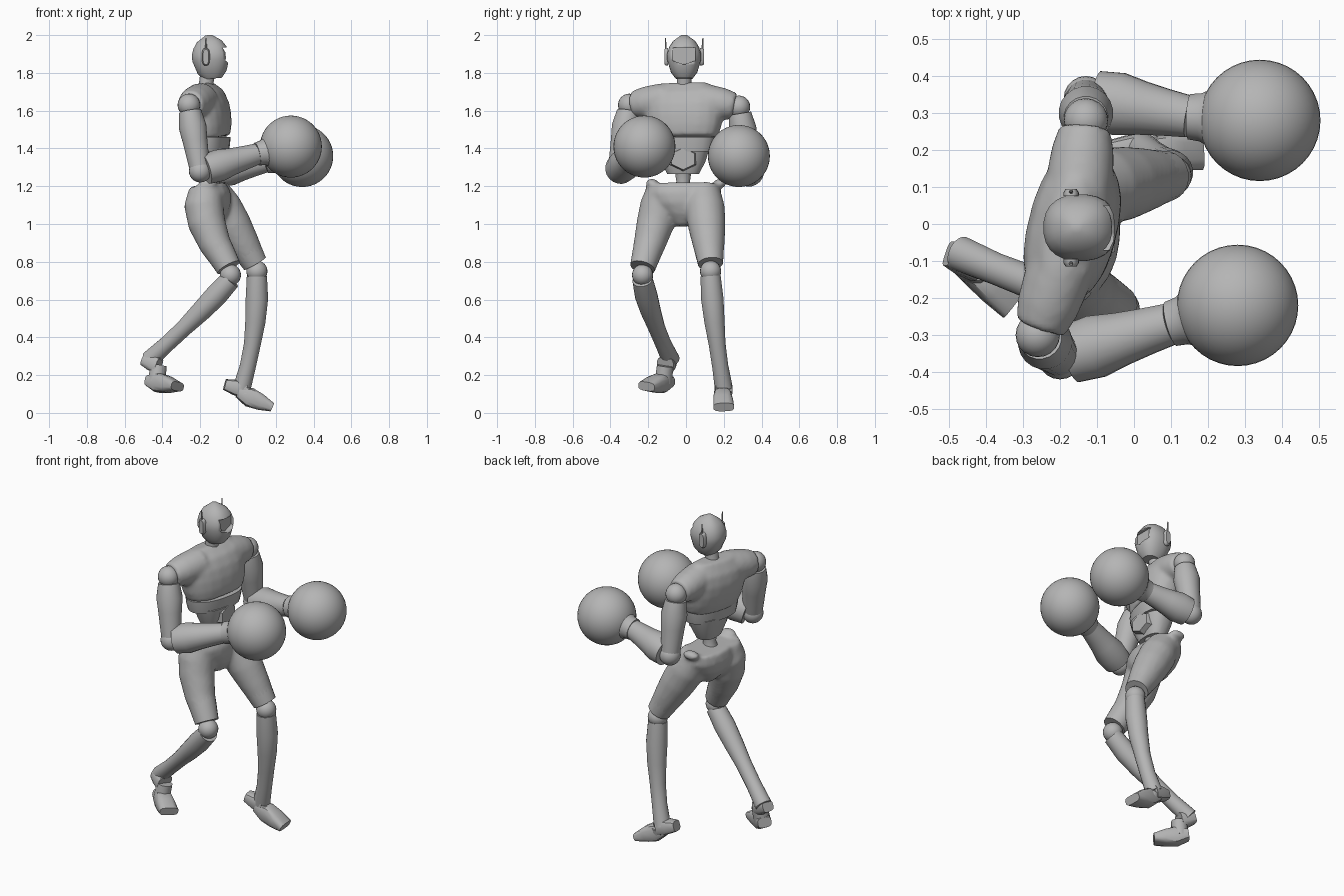
import bpy, bmesh, math
from mathutils import Vector as V

cube = bpy.data.objects.get("Cube")
if cube:
    bpy.data.objects.remove(cube, do_unlink=True)

grey = bpy.data.materials.new("plain grey")
grey.use_nodes = True
tone = (.46, .46, .46, 1)
grey.diffuse_color = tone
grey.node_tree.nodes["Principled BSDF"].inputs["Base Color"].default_value = tone
X, Y = V((1, 0, 0)), V((0, 1, 0))
TURN = V((.24, .97, 0)).normalized()   # the chest is twisted to its right


def activate(ob):
    bpy.ops.object.select_all(action='DESELECT')
    ob.select_set(True)
    bpy.context.view_layer.objects.active = ob


def finish(bm, name, angle=40):
    bmesh.ops.recalc_face_normals(bm, faces=bm.faces)
    mesh = bpy.data.meshes.new(name)
    bm.to_mesh(mesh)
    bm.free()
    ob = bpy.data.objects.new(name, mesh)
    bpy.context.collection.objects.link(ob)
    mesh.materials.append(grey)
    activate(ob)
    bpy.ops.object.shade_smooth_by_angle(angle=math.radians(angle))
    return ob


def along(start, end, t, bend=None):
    """Point on the line, or on the curve pulled towards bend."""
    start, end = V(start), V(end)
    if bend is None:
        return start.lerp(end, t)
    return start.lerp(V(bend), t).lerp(V(bend).lerp(end, t), t)


def limb(name, start, end, widths, depths=None, flat=1, bend=None,
         side=Y, power=1, sides=20, angle=40):
    """Skin evenly spaced rings; widths run along side, power squares them off."""
    bm = bmesh.new()
    last = len(widths) - 1
    depths = depths or [w * flat for w in widths]
    mids = [along(start, end, i / last, bend) for i in range(last + 1)]
    loops = []
    for i, mid in enumerate(mids):
        axis = (mids[min(i + 1, last)] - mids[max(i - 1, 0)]).normalized()
        u = (side - axis * side.dot(axis)).normalized()
        v = axis.cross(u)
        loop = []
        for k in range(sides):
            turn = math.tau * (k + .5) / sides
            c, s = (math.copysign(abs(f) ** power, f) for f in (math.cos(turn), math.sin(turn)))
            loop.append(bm.verts.new(mid + u * c * widths[i] + v * s * depths[i]))
        loops.append(loop)
    for low, high in zip(loops, loops[1:]):
        for k in range(sides):
            n = (k + 1) % sides
            bm.faces.new((low[k], low[n], high[n], high[k]))
    bm.faces.new(loops[0])
    bm.faces.new(loops[-1])
    return finish(bm, name, angle)


def ball(name, centre, size, sides=20):
    bm = bmesh.new()
    bmesh.ops.create_uvsphere(bm, u_segments=sides, v_segments=sides // 2 + 2, radius=1)
    for vert in bm.verts:
        vert.co = V(centre) + vert.co * V(size)
    return finish(bm, name)


def apply_modifier(ob, modifier):
    activate(ob)
    bpy.ops.object.modifier_apply(modifier=modifier.name)


def fuse(name, parts):
    """Blend overlapping parts into one smooth skin."""
    activate(parts[0])
    for part in parts:
        part.select_set(True)
    bpy.ops.object.join()
    ob = parts[0]
    ob.name = name
    skin = ob.modifiers.new("skin", 'REMESH')
    skin.mode, skin.voxel_size, skin.use_smooth_shade = 'VOXEL', .012, True
    apply_modifier(ob, skin)
    soften = ob.modifiers.new("soften", 'SMOOTH')
    soften.iterations = 6
    apply_modifier(ob, soften)


# Joints of the boxing stance, one set for each side
stance = {
    "right": dict(
        sign=-1, hip=(-.17, -.12, 1.18), thigh=(-.22, -.15, 1.03), knee=(-.04, -.23, .74),
        calf=(-.22, -.19, .5), ankle=(-.47, -.08, .28), heel=(-.5, -.08, .28),
        instep=(-.42, -.11, .25), sole=(-.47, -.09, .17), toe=(-.32, -.21, .14),
        shoulder=(-.26, -.3, 1.63), elbow=(-.2, -.36, 1.28), wrist=(.1, -.27, 1.37),
        glove=(.28, -.22, 1.41)),
    "left": dict(
        sign=1, hip=(-.14, .09, 1.18), thigh=(-.03, .11, 1), knee=(.1, .13, .76),
        calf=(.11, .15, .42), ankle=(.02, .2, .13), heel=(-.07, .19, .15),
        instep=(.04, .2, .12), sole=(0, .19, .11), toe=(.18, .2, .03),
        shoulder=(-.13, .28, 1.62), elbow=(-.13, .34, 1.27), wrist=(.15, .29, 1.33),
        glove=(.34, .28, 1.36))}

# Head with a recessed visor, pointed at the bottom
head = limb("head", (-.135, -.01, 1.77), (-.155, -.01, 2),
            [.045, .07, .08, .09, .09, .08, .06, .015], flat=1.1, power=.85, sides=24)
bm = bmesh.new()
outline = [(-.07, 1.935), (-.07, 1.865), (-.01, 1.845), (.05, 1.865), (.05, 1.935)]
face = bm.faces.new([bm.verts.new((-.083, y, z)) for y, z in outline])
pushed = bmesh.ops.extrude_face_region(bm, geom=[face])["geom"]
bmesh.ops.translate(bm, vec=X * .1, verts=[g for g in pushed if isinstance(g, bmesh.types.BMVert)])
cutter = finish(bm, "visor_cutter")
cutter.hide_render = True
cut = head.modifiers.new("visor", 'BOOLEAN')
cut.operation, cut.object, cut.solver = 'DIFFERENCE', cutter, 'EXACT'
apply_modifier(head, cut)
bpy.data.objects.remove(cutter, do_unlink=True)
limb("neck", (-.18, -.01, 1.67), (-.16, -.01, 1.8), [.045, .038, .04])

# Torso, rib band, abdomen, front plate and waist joint
core = V((-.16, -.01, 1.67))
chest = [limb("torso", (-.15, -.01, 1.455), (-.19, -.01, 1.745),
              [.18, .2, .21, .215, .2, .13], [.1, .115, .12, .115, .095, .045],
              side=TURN, power=.85)]
limb("rib_band", (-.15, -.02, 1.385), (-.15, -.02, 1.46), [.165, .175, .18], flat=.56,
     side=TURN, power=.85)
limb("abdomen", (-.145, -.015, 1.265), (-.145, -.015, 1.4), [.085, .12, .14], flat=.65, power=.8)
limb("belly_plate", (-.085, -.015, 1.345), (-.052, -.015, 1.345), [.08, .07], flat=.82,
     sides=6, angle=20)
limb("waist", (-.155, -.015, 1.17), (-.145, -.015, 1.28), [.05, .036, .045])

# Hips, later blended with the thighs
pelvis = [limb("pelvis", (-.13, -.01, .99), (-.16, -.01, 1.21),
               [.045, .1, .16, .19, .185], [.04, .085, .11, .115, .095], power=.9)]

for label, joint in stance.items():
    sign = joint.pop("sign")
    j = {name: V(point) for name, point in joint.items()}

    def part(name, *args, **options):
        return limb(f"{label}_{name}", *args, **options)

    # Ear and antenna
    ear = V((-.17, -.01 + sign * .085, 1.885))
    out = Y * sign * .02
    part("ear", ear, ear + out, [.021, .021, .015], [.047, .047, .04], side=X, power=.7)
    part("antenna", ear + out / 2, ear + out * .7 + V((0, 0, .1)), [.008, .003], sides=6)

    # Sleeve, thigh and hip tip, each part of a blended skin
    chest.append(part("sleeve", core.lerp(j["shoulder"], .3), core.lerp(j["shoulder"], .93),
                      [.09, .09, .085, .07], side=X))
    knee_top = j["knee"] + V((-.01, 0, .03))
    pelvis.append(part("thigh", j["hip"], knee_top, [.09, .105, .1, .085, .066], bend=j["thigh"]))
    pelvis.append(ball("hip_tip", (-.16, sign * .18, 1.215), (.05, .035, .025)))

    # Lower leg
    part("thigh_guard", along(j["hip"], knee_top, .68, j["thigh"]), knee_top, [.084, .077, .067])
    ball(label + "_knee", j["knee"] - V((0, 0, .01)), [.056] * 3)
    part("shin", j["knee"] - V((0, 0, .035)), j["ankle"], [.054, .06, .054, .045, .043, .048],
         bend=j["calf"])
    part("heel", j["heel"], j["instep"], [.035, .045, .047], [.03, .042, .045], power=.6, sides=12)
    part("ankle", j["instep"], along(j["sole"], j["toe"], .25), [.045, .047], sides=12)
    part("foot", j["sole"], j["toe"], [.04, .047, .053, .055], [.03, .053, .044, .024],
         power=.6, sides=12)

    # Arm
    ball(label + "_shoulder", j["shoulder"], [.06] * 3)
    part("upper_arm", j["shoulder"].lerp(j["elbow"], .1), j["elbow"], [.06, .074, .066, .06, .053])
    ball(label + "_elbow", j["elbow"], [.06] * 3)
    part("forearm", j["elbow"].lerp(j["wrist"], .1), j["wrist"], [.08, .086, .073, .064, .057])

    # Round glove with a flared cuff
    ball(label + "_glove", j["glove"], [.164] * 3, 40)
    part("cuff", j["wrist"], j["wrist"].lerp(j["glove"], .5), [.062, .066, .082, .13])

fuse("chest", chest)
fuse("hips_and_thighs", pelvis)
